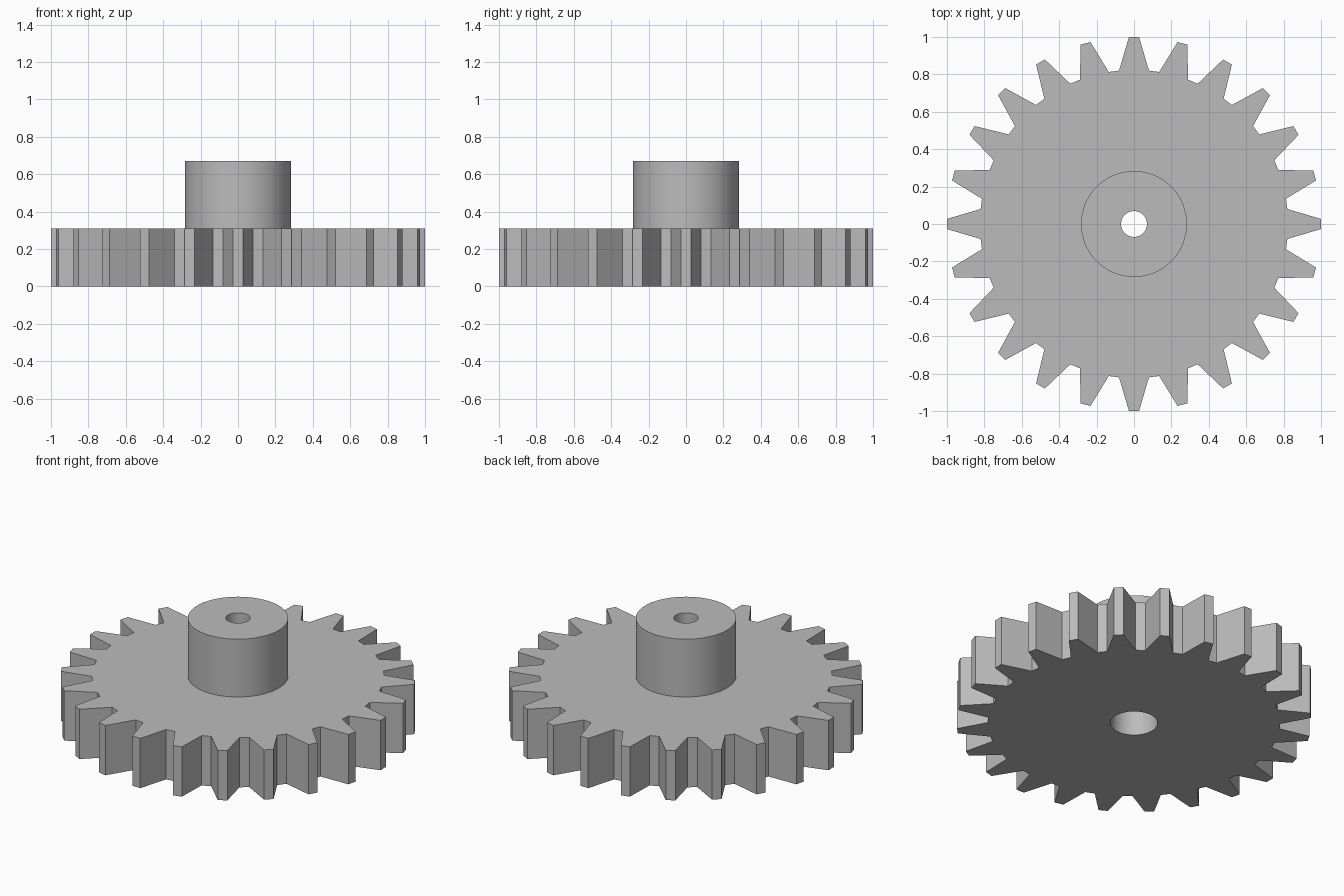
import bpy, bmesh
from math import radians, cos, sin, atan2, hypot, tau

cube = bpy.data.objects.get("Cube")
if cube:
    bpy.data.objects.remove(cube)

TEETH = 24
SEGMENTS = TEETH * 4
WHEEL_TOP, HUB_TOP = 0.31, 0.67
HUB_R, SHAFT_R, RECESS_R = 0.283, 0.069, 0.133

steel = bpy.data.materials.new("grey steel")
steel.use_nodes = True
grey = (0.5, 0.5, 0.5, 1)
steel.diffuse_color = grey
steel.node_tree.nodes["Principled BSDF"].inputs["Base Color"].default_value = grey


def circle(radius, z):
    return [(radius * cos(tau * (i - 1.5) / SEGMENTS),
             radius * sin(tau * (i - 1.5) / SEGMENTS), z) for i in range(SEGMENTS)]


def tooth_outline(z):
    # one tooth pointing along +x, repeated around the wheel
    tooth = [(0.82, -0.08), (1.0, -0.027), (1.0, 0.027), (0.82, 0.08)]
    points = []
    for t in range(TEETH):
        for x, y in tooth:
            r, a = hypot(x, y), atan2(y, x) + tau * t / TEETH
            points.append((r * cos(a), r * sin(a), z))
    return points


def skin_rings(name, rings):
    # join successive rings of equal count with quads
    bm = bmesh.new()
    loops = [[bm.verts.new(p) for p in ring] for ring in rings]
    for a, b in zip(loops, loops[1:]):
        for i in range(SEGMENTS):
            j = (i + 1) % SEGMENTS
            bm.faces.new((a[i], a[j], b[j], b[i]))
    mesh = bpy.data.meshes.new(name)
    bm.to_mesh(mesh)
    bm.free()
    mesh.materials.append(steel)
    obj = bpy.data.objects.new(name, mesh)
    bpy.context.collection.objects.link(obj)
    bpy.ops.object.select_all(action='DESELECT')
    obj.select_set(True)
    bpy.context.view_layer.objects.active = obj
    bpy.ops.object.shade_smooth_by_angle(angle=radians(12))
    return obj


# Toothed wheel with a wide recess underneath
skin_rings("gear_wheel", [
    circle(RECESS_R, WHEEL_TOP),
    circle(RECESS_R, 0),
    tooth_outline(0),
    tooth_outline(WHEEL_TOP),
    circle(HUB_R, WHEEL_TOP),
])

# Hub with its narrow shaft bore and the recess ceiling
skin_rings("hub", [
    circle(HUB_R, WHEEL_TOP),
    circle(HUB_R, HUB_TOP),
    circle(SHAFT_R, HUB_TOP),
    circle(SHAFT_R, WHEEL_TOP),
    circle(RECESS_R, WHEEL_TOP),
])
